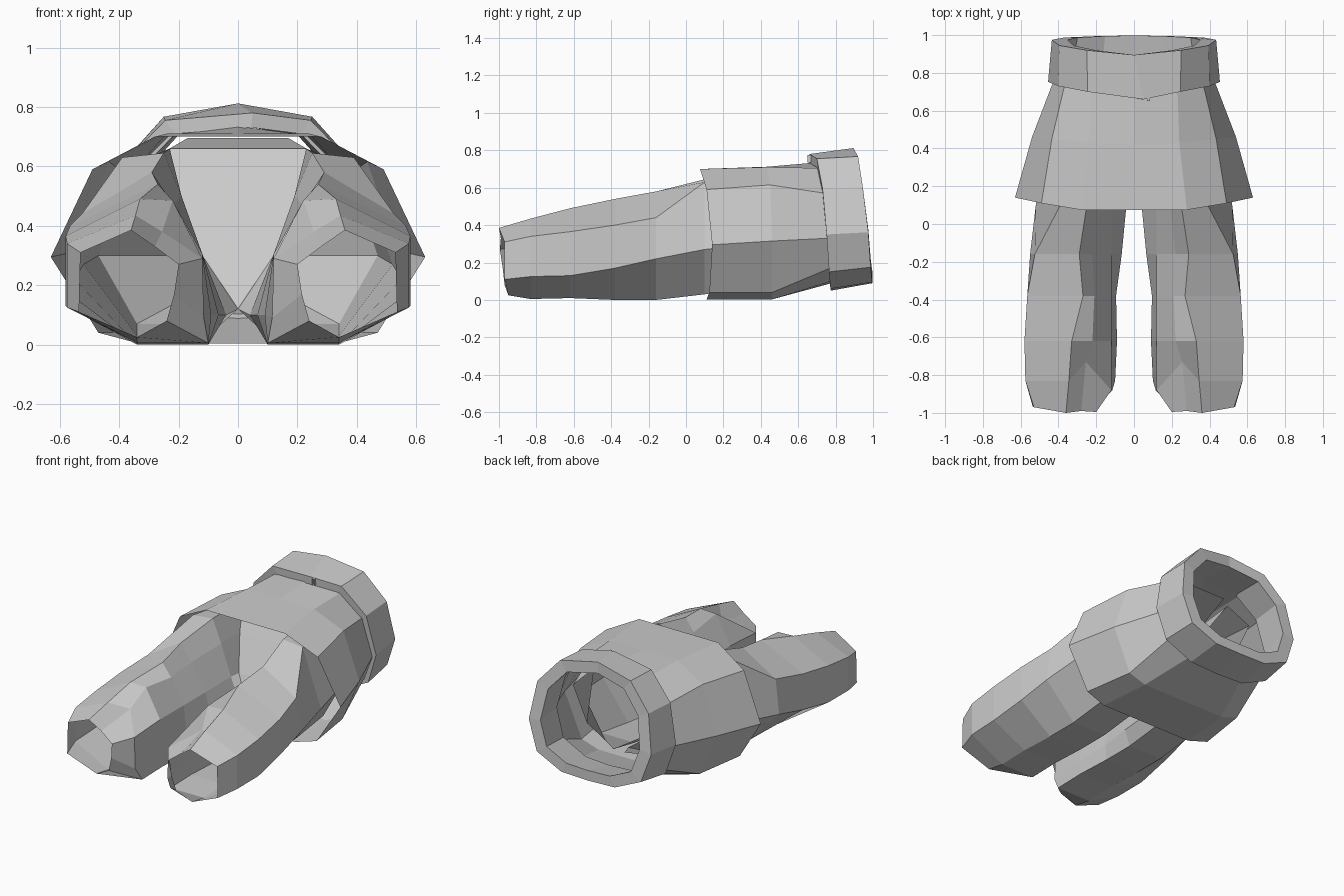
import bpy
import bmesh

cube = bpy.data.objects.get("Cube")
if cube:
    bpy.data.objects.remove(cube, do_unlink=True)

cloth = bpy.data.materials.new("light grey cloth")
cloth.diffuse_color = (0.6, 0.6, 0.6, 1)
cloth.use_nodes = True
bsdf = cloth.node_tree.nodes["Principled BSDF"]
bsdf.inputs["Base Color"].default_value = (0.6, 0.6, 0.6, 1)
bsdf.inputs["Roughness"].default_value = 0.8


def finish(name, bm, mirror=False):
    mesh = bpy.data.meshes.new(name)
    bm.to_mesh(mesh)
    bm.free()
    mesh.materials.append(cloth)
    obj = bpy.data.objects.new(name, mesh)
    bpy.context.collection.objects.link(obj)
    if mirror:
        mod = obj.modifiers.new("mirror", 'MIRROR')
        mod.use_axis[0] = True
        mod.use_clip = True
        mod.merge_threshold = 0.001


def loft(name, rings, close_ring=True, close_loft=False, mirror=False):
    """Skin a list of rings of (x, y, z) points with quads."""
    bm = bmesh.new()
    rows = [[bm.verts.new(p) for p in ring] for ring in rings]
    n = len(rows[0])
    pairs = list(zip(rows, rows[1:]))
    if close_loft:
        pairs.append((rows[-1], rows[0]))
    for a, b in pairs:
        for i in range(n if close_ring else n - 1):
            j = (i + 1) % n
            bm.faces.new((a[i], a[j], b[j], b[i]))
    bmesh.ops.recalc_face_normals(bm, faces=bm.faces)
    # the first face of an open profile is its top and must face up
    if not close_ring:
        bm.faces.ensure_lookup_table()
        if bm.faces[0].normal.z < 0:
            bmesh.ops.reverse_faces(bm, faces=bm.faces)
    finish(name, bm, mirror)


def leg_ring(y, ridge, outer_top, outer_low, inner_x, sole, fold):
    """Leg section with a flat sole and a straight inner side."""
    outline = [ridge, outer_top, outer_low, (.34, sole), (.10, sole),
               (inner_x, .10), (.12, .305), fold]
    return [(x, y, z) for x, z in outline]


# Trouser legs: hollow tubes from the open cuff, tapering in under the skirt
cuff = [(.36, -1, .385), (.53, -.97, .31), (.535, -.97, .11),
        (.34, -.95, .025), (.24, -.97, .08), (.215, -.98, .17),
        (.20, -.995, .27), (.28, -.99, .33)]
legs = [cuff] + [leg_ring(*s) for s in (
    (-.83, (.345, .435), (.575, .34), (.575, .125), .115, .005, (.255, .38)),
    (-.62, (.33, .49), (.58, .365), (.58, .13), .09, .01, (.22, .485)),
    (-.38, (.27, .54), (.565, .40), (.565, .17), .095, 0, (.21, .46)),
    (-.16, (.29, .58), (.525, .44), (.55, .22), .065, 0, (.22, .47)),
    (.10, (.25, .645), (.39, .63), (.52, .27), .04, .03, (.19, .50)),
    (.38, (.23, .66), (.37, .60), (.47, .30), 0, .07, (.19, .50)))]
# the heel side of the cuff sweeps forward, and its fold drops steeply
legs[1][5:] = [(.115, -.88, .09), (.12, -.88, .29), (.255, -.73, .38)]
# the inner edges stop at the panel between the legs
legs[6][5:] = [(0, .11, .12), (.12, .18, .30), (.19, .29, .50)]
end = [(.18, .66, .64), (.30, .72, .52), (.20, .72, .30), (.08, .70, .21),
       (.04, .68, .16), (0, .12, .12), (.12, .19, .30), (.19, .30, .50)]
loft("trouser_legs", legs + [end], mirror=True)

# Sloping panel joining the two legs, rising to the waist
half = [(.17, .64, .695), (.23, .38, .66), (.19, .29, .50), (.12, .18, .30)]
bm = bmesh.new()
left = [bm.verts.new(p) for p in half]
right = [bm.verts.new((-x, y, z)) for x, y, z in half]
tip = bm.verts.new((0, .10, .12))
for i in range(3):
    bm.faces.new((left[i], right[i], right[i + 1], left[i + 1]))
bm.faces.new((left[3], right[3], tip))
finish("crotch_panel", bm)

# Skirt: half profile from top centre to bottom centre, mirrored
skirt = [
    [(0, .075, .70), (.28, .075, .70), (.49, .11, .59), (.63, .14, .295),
     (.47, .125, .04), (.33, .11, .003), (0, .11, .003)],
    [(0, .43, .712), (.24, .43, .71), (.435, .45, .615), (.54, .46, .315),
     (.42, .46, .04), (.30, .46, .003), (0, .46, .003)],
    [(0, .70, .735), (.23, .72, .705), (.365, .745, .57), (.425, .76, .33),
     (.36, .77, .17), (.20, .775, .10), (0, .78, .09)],
]
loft("skirt", skirt, close_ring=False, mirror=True)


# Belt: thick tilted band with twelve sides
def full(points):
    """Mirror a half outline, keeping the two centre points single."""
    return points + [(-x, y, z) for x, y, z in points[-2:0:-1]]


def inset(ring, k):
    return [(x * k, y, .43 + (z - .43) * k) for x, y, z in ring]


belt_front = full([(0, .665, .785), (.245, .70, .755), (.40, .73, .595),
                   (.455, .752, .35), (.39, .765, .15), (.20, .772, .06),
                   (0, .775, .05)])
belt_front[0] = (.05, .66, .78)
belt_back = full([(0, .895, .812), (.25, .92, .767), (.395, .945, .605),
                  (.435, .975, .362), (.37, .987, .175), (.19, .995, .095),
                  (0, .998, .09)])
loft("belt", [belt_front, belt_back, inset(belt_back, .81),
              inset(belt_front, .86)], close_loft=True)

# Overlapping belt end beside the centre
loft("belt_end", [[(.07, y, .735), (.085, y, .735), (.085, y, .775),
                   (.07, y, .775)] for y in (.65, .72)])
